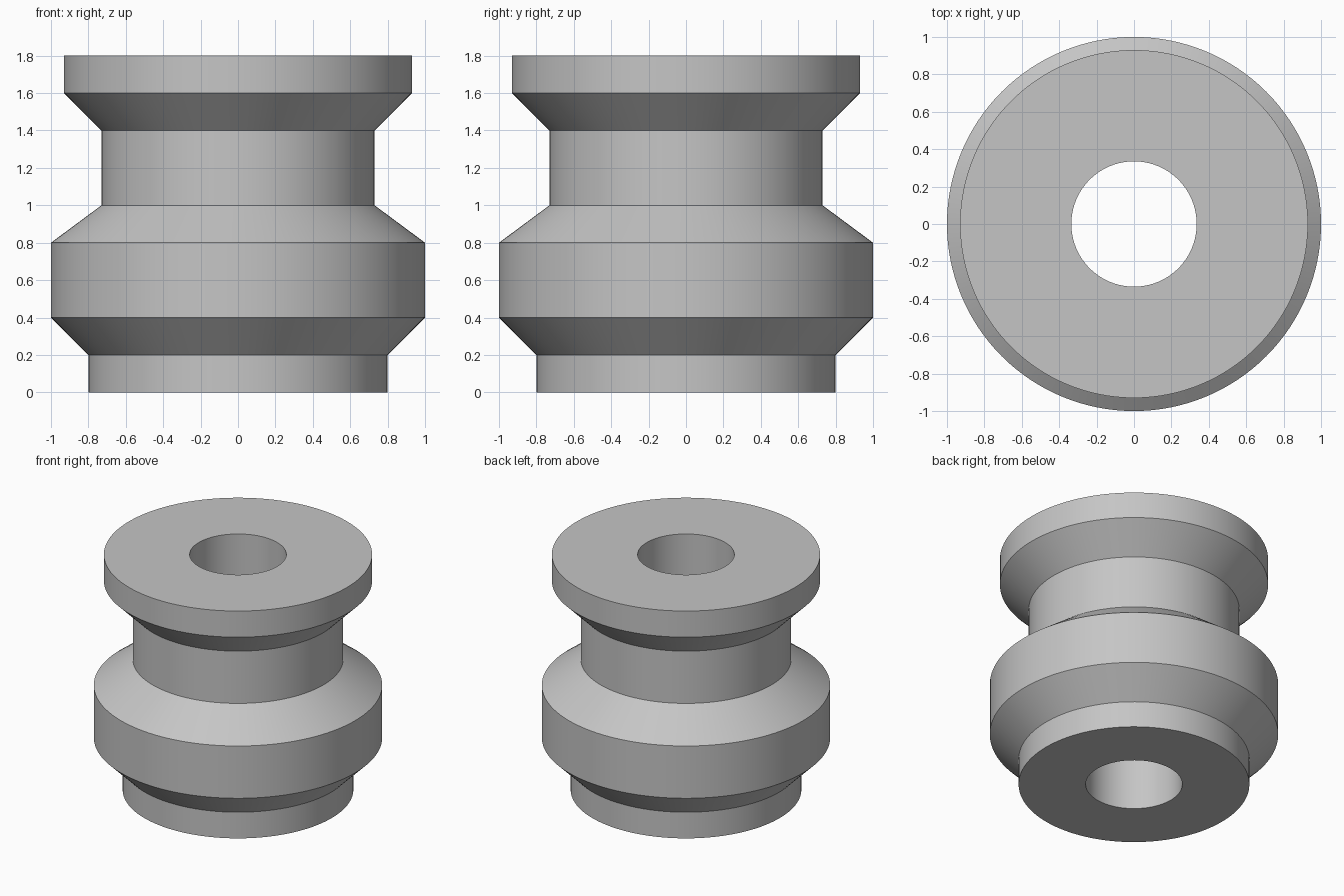
import bpy, bmesh, math
from mathutils import Matrix

cube = bpy.data.objects.get("Cube")
if cube:
    bpy.data.objects.remove(cube, do_unlink=True)

# Plain grey material
grey = bpy.data.materials.new("plain grey")
grey.use_nodes = True
colour = (0.56, 0.56, 0.56, 1)
grey.diffuse_color = colour
grey.node_tree.nodes["Principled BSDF"].inputs["Base Color"].default_value = colour

SEGMENTS = 128
BORE = 0.335

# Closed half section (radius, height): outer wall upward, then down the bore
section = [(0.80, 0), (0.80, 0.2), (1, 0.4), (1, 0.8), (0.73, 1), (0.73, 1.4),
           (0.93, 1.6), (0.93, 1.8), (BORE, 1.8), (BORE, 0)]


def lathe(name, points, material):
    """Turn a closed section around the z axis."""
    bm = bmesh.new()
    rings = []
    for i in range(SEGMENTS):
        turn = Matrix.Rotation(math.tau * i / SEGMENTS, 3, "Z")
        ring = [bm.verts.new((r, 0, z)) for r, z in points]
        bmesh.ops.rotate(bm, verts=ring, matrix=turn)
        rings.append(ring)
    for i, ring in enumerate(rings):
        after = rings[(i + 1) % SEGMENTS]
        for j in range(len(points)):
            k = (j + 1) % len(points)
            bm.faces.new((ring[j], after[j], after[k], ring[k]))
    bmesh.ops.recalc_face_normals(bm, faces=bm.faces)
    mesh = bpy.data.meshes.new(name)
    bm.to_mesh(mesh)
    bm.free()
    mesh.materials.append(material)
    obj = bpy.data.objects.new(name, mesh)
    bpy.context.collection.objects.link(obj)
    return obj


# Stepped, grooved bushing with a through bore
bushing = lathe("grooved_bushing", section, grey)
bpy.ops.object.select_all(action="DESELECT")
bushing.select_set(True)
bpy.context.view_layer.objects.active = bushing
bpy.ops.object.shade_smooth_by_angle(angle=math.radians(25))
